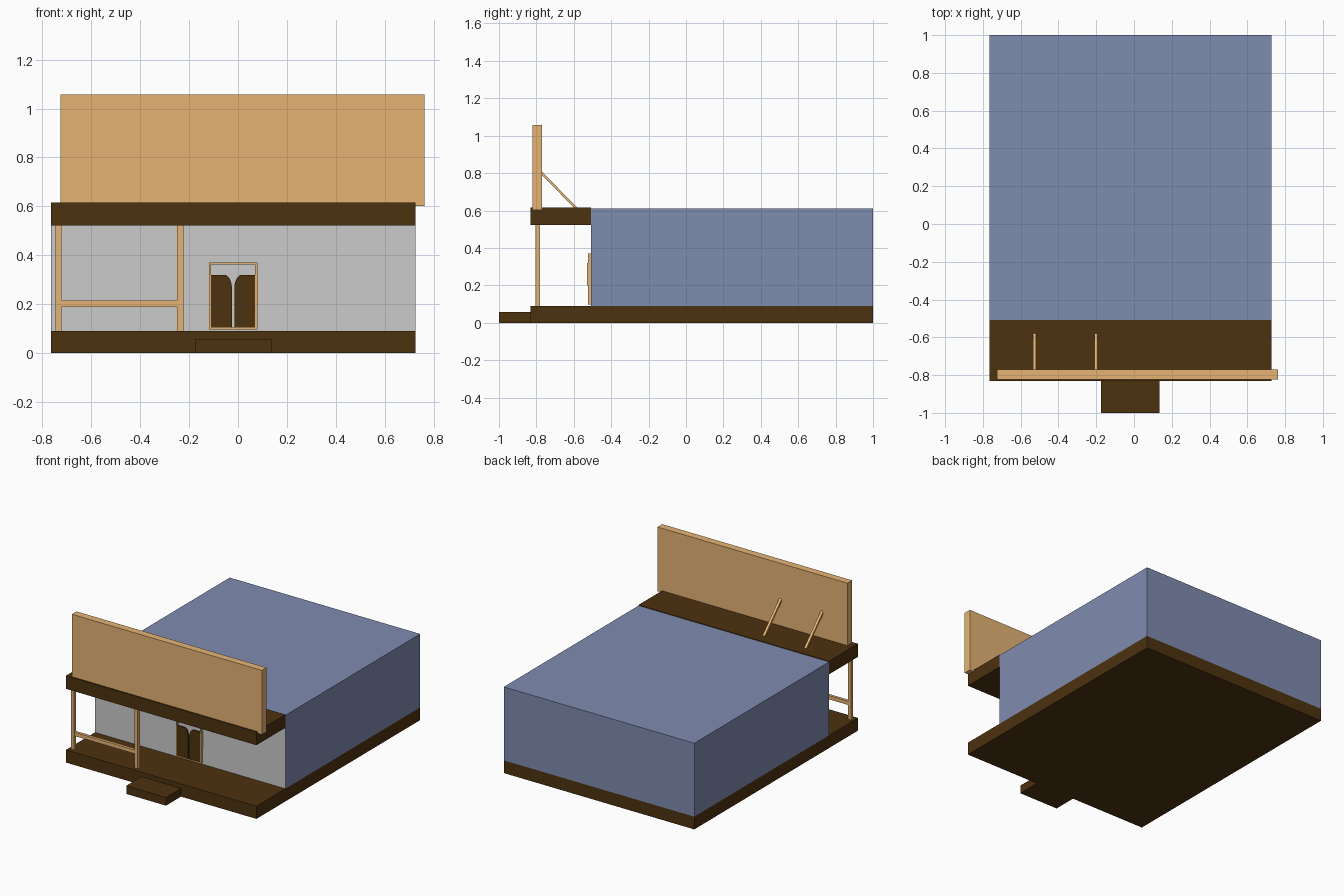
import bpy, bmesh, math
from mathutils import Vector

if "Cube" in bpy.data.objects:
    bpy.data.objects.remove(bpy.data.objects["Cube"])


def material(name, rgb):
    m = bpy.data.materials.new(name)
    m.diffuse_color = (*rgb, 1)
    m.use_nodes = True
    m.node_tree.nodes["Principled BSDF"].inputs["Base Color"].default_value = m.diffuse_color
    return m


TAN = material("light_wood", (0.79, 0.455, 0.174))
BROWN = material("dark_wood", (0.075, 0.032, 0.005))
BLUE = material("blue_wall", (0.213, 0.261, 0.434))
GREY = material("plain_wall", (0.69, 0.69, 0.69))


def finish(name, bm, mat):
    bmesh.ops.recalc_face_normals(bm, faces=bm.faces)
    me = bpy.data.meshes.new(name)
    bm.to_mesh(me)
    bm.free()
    me.materials.append(mat)
    ob = bpy.data.objects.new(name, me)
    bpy.context.collection.objects.link(ob)
    return ob


def box(name, x, y, z, mat):
    """Box from (min, max) pairs."""
    bm = bmesh.new()
    bmesh.ops.create_cube(bm, size=1)
    for v in bm.verts:
        v.co = Vector(r[0] if c < 0 else r[1] for c, r in zip(v.co, (x, y, z)))
    return finish(name, bm, mat)


def prism(name, points, direction, mat):
    """Flat outline extruded along a vector."""
    bm = bmesh.new()
    face = bm.faces.new([bm.verts.new(p) for p in points])
    ext = bmesh.ops.extrude_face_region(bm, geom=[face], use_keep_orig=True)
    moved = [g for g in ext["geom"] if isinstance(g, bmesh.types.BMVert)]
    bmesh.ops.translate(bm, verts=moved, vec=direction)
    return finish(name, bm, mat)


# Floor, step and porch roof
X = (-0.765, 0.727)
box("floor", X, (-0.832, 1.0), (0, 0.09), BROWN)
box("front_step", (-0.175, 0.136), (-1.0, -0.832), (0, 0.058), BROWN)
box("porch_roof", X, (-0.832, -0.508), (0.522, 0.615), BROWN)

# Main building with a plain grey front
building = box("building", X, (-0.508, 1.0), (0.09, 0.61), BLUE)
building.data.materials.append(GREY)
for p in building.data.polygons:
    if p.normal.y < -0.5:
        p.material_index = 1

# Sign board standing on the porch roof, with braces behind it
box("sign_board", (-0.726, 0.762), (-0.822, -0.77), (0.602, 1.057), TAN)
for i, x in enumerate((-0.527, -0.201)):
    x0 = x - 0.009
    prism(f"sign_brace_{i + 1}",
          [(x0, -0.775, 0.812), (x0, -0.577, 0.612),
           (x0, -0.595, 0.612), (x0, -0.775, 0.793)], (0.018, 0, 0), TAN)

# Porch posts and rail
for i, x in enumerate((-0.747, -0.249)):
    box(f"porch_post_{i + 1}", (x, x + 0.026), (-0.804, -0.78), (0.09, 0.523), TAN)
box("porch_rail", (-0.722, -0.249), (-0.802, -0.782), (0.189, 0.216), TAN)

# Door frame
FY = (-0.525, -0.508)
for i, x in enumerate((-0.119, 0.07)):
    box(f"door_frame_side_{i + 1}", (x, x + 0.009), FY, (0.097, 0.371), TAN)
for i, z in enumerate((0.097, 0.363)):
    box(f"door_frame_bar_{i + 1}", (-0.11, 0.07), FY, (z, z + 0.008), TAN)

# Pair of swing doors with rounded inner corners, mirrored about the opening
CENTRE = -0.02
for name, s in (("left_door", -1), ("right_door", 1)):
    arc = [(0.036 - 0.031 * math.cos(a), 0.265 + 0.055 * math.sin(a))
           for a in (i * math.pi / 16 for i in range(9))]
    outline = [(0.091, 0.104), (0.005, 0.104)] + arc + [(0.091, 0.32)]
    prism(name, [(CENTRE + s * u, -0.524, z) for u, z in outline],
          (0, 0.01, 0), BROWN)

# Slim strip on the outer edge of the right door
box("door_hinge_strip", (0.074, 0.081), (-0.53, -0.51), (0.2, 0.32), TAN)
